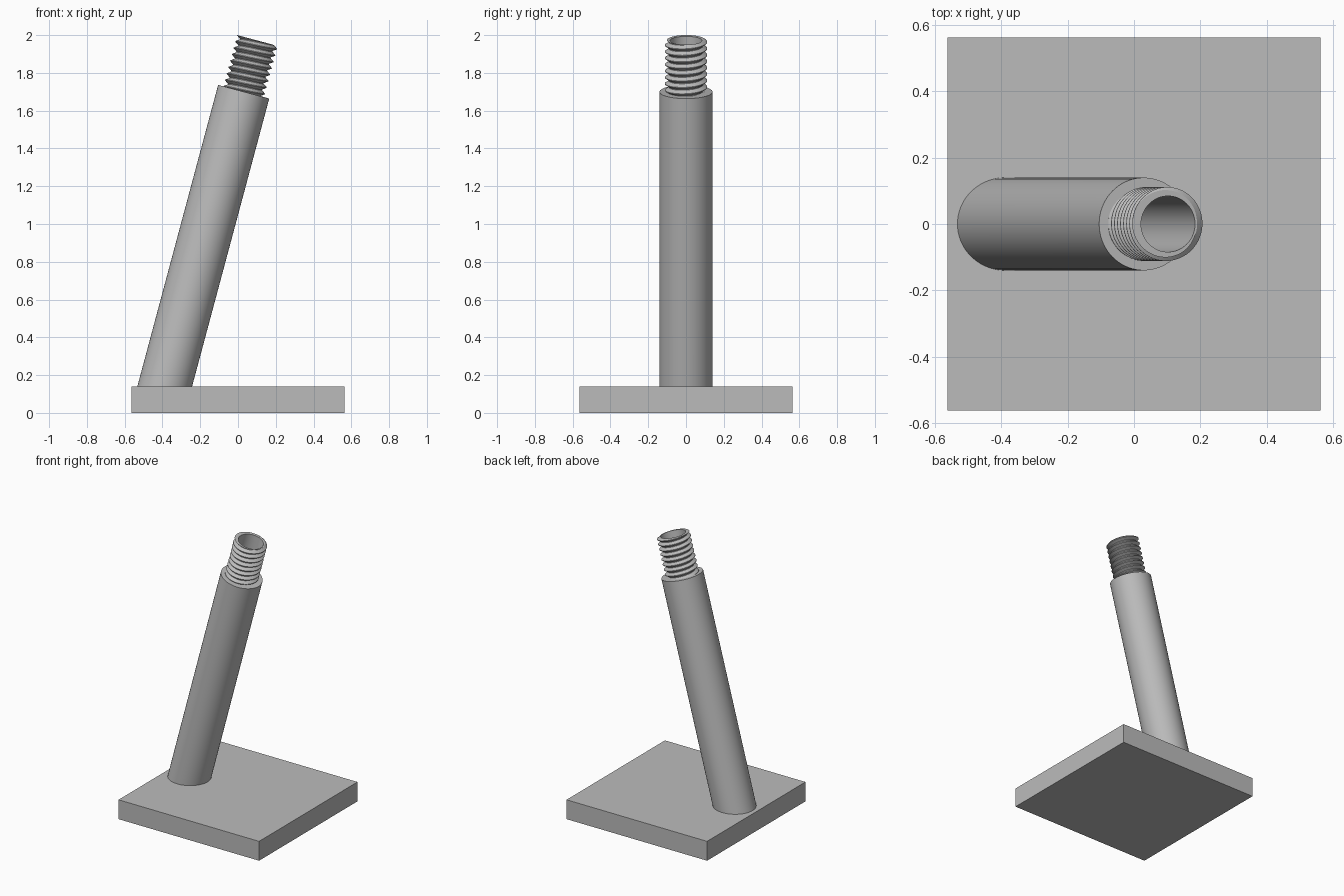
import bpy, bmesh, math
from mathutils import Vector

if "Cube" in bpy.data.objects:
    bpy.data.objects.remove(bpy.data.objects["Cube"])

BASE_HALF, BASE_H = 0.5625, 0.14
TILT = math.radians(15)
POST_R, MAJOR, MINOR, BORE = 0.14, 0.1115, 0.091, 0.0844
LENGTH, PITCH, TURNS, SEG = 0.281, 0.0352, 8, 72
SHOULDER = Vector((0.03, 0, 1.70))
AXIS = Vector((math.sin(TILT), 0, math.cos(TILT)))
SIDE = Vector((math.cos(TILT), 0, -math.sin(TILT)))

grey = bpy.data.materials.new("grey metal")
grey.diffuse_color = (0.5, 0.5, 0.5, 1)
grey.use_nodes = True
grey.node_tree.nodes["Principled BSDF"].inputs["Base Color"].default_value = grey.diffuse_color


def finish(bm, name):
    mesh = bpy.data.meshes.new(name)
    bm.to_mesh(mesh)
    bm.free()
    mesh.materials.append(grey)
    obj = bpy.data.objects.new(name, mesh)
    bpy.context.collection.objects.link(obj)
    return obj


# Square base plate
bm = bmesh.new()
bmesh.ops.create_cube(bm, size=1)
for v in bm.verts:
    v.co = Vector((v.co.x * 2 * BASE_HALF, v.co.y * 2 * BASE_HALF, (v.co.z + 0.5) * BASE_H))
finish(bm, "base_plate")


# Helical thread: narrow flats at root and crest
def thread_radius(z, t):
    p = (z / PITCH - t / math.tau) % 1.0
    rise = min(1, max(0, (0.5 - abs(p - 0.5) - 0.05) / 0.4))
    return MINOR + (MAJOR - MINOR) * rise


def foot(r, t):
    return (BASE_H - SHOULDER.z + r * math.cos(t) * math.sin(TILT)) / math.cos(TILT)


# Leaning hollow post with threaded end, one profile per angle
def profile(t):
    pts = [(POST_R, foot(POST_R, t)), (POST_R, 0)]
    for turn in range(-1, TURNS + 1):
        for phase in (0.05, 0.45, 0.55, 0.95):
            z = (turn + phase + t / math.tau) * PITCH
            z = min(LENGTH, max(0, z))
            pts.append((thread_radius(z, t), z))
    pts.append((thread_radius(LENGTH, t), LENGTH))
    pts += [(BORE, LENGTH), (BORE, foot(BORE, t))]
    return pts


bm = bmesh.new()
columns = []
for i in range(SEG + 1):
    t = math.tau * i / SEG
    columns.append([bm.verts.new(SHOULDER + AXIS * z + SIDE * (r * math.cos(t))
                                 + Vector((0, r * math.sin(t), 0)))
                    for r, z in profile(t)])
for a, b in zip(columns, columns[1:]):
    for k in range(len(a) - 1):
        bm.faces.new((a[k], b[k], b[k + 1], a[k + 1]))
bmesh.ops.remove_doubles(bm, verts=bm.verts, dist=1e-5)
bmesh.ops.dissolve_degenerate(bm, edges=bm.edges, dist=1e-6)
bmesh.ops.recalc_face_normals(bm, faces=bm.faces)
post = finish(bm, "threaded_post")
bpy.context.view_layer.objects.active = post
post.select_set(True)
bpy.ops.object.shade_smooth_by_angle(angle=math.radians(30))
